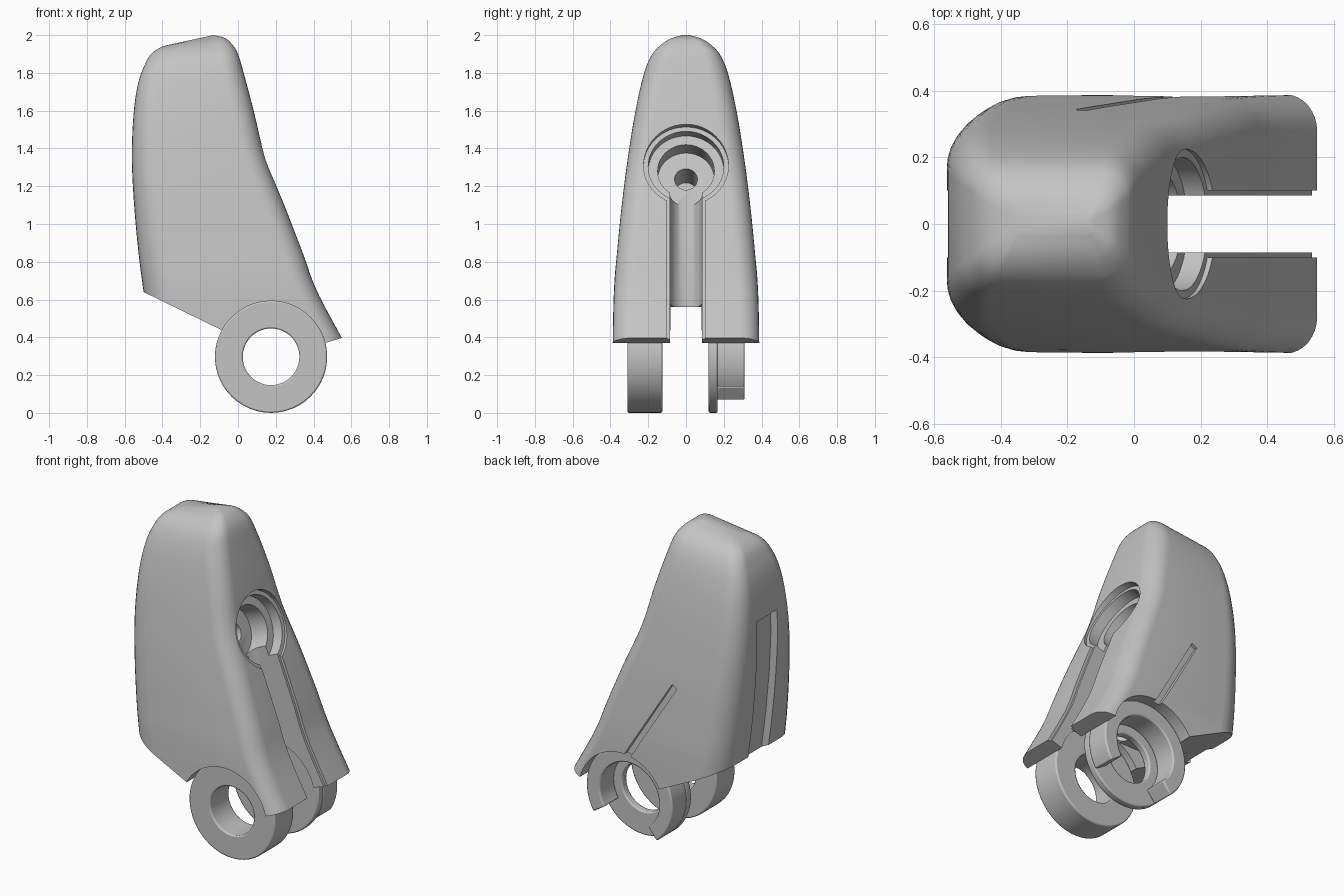
import bpy, bmesh, math
from mathutils import Vector

if "Cube" in bpy.data.objects:
    bpy.data.objects.remove(bpy.data.objects["Cube"])

grey = bpy.data.materials.new("light_grey")
grey.use_nodes = True
grey.diffuse_color = (0.55, 0.55, 0.55, 1)
grey.node_tree.nodes["Principled BSDF"].inputs["Base Color"].default_value = grey.diffuse_color


def make(name, bm):
    """Turn a bmesh into a linked object."""
    bmesh.ops.recalc_face_normals(bm, faces=bm.faces)
    mesh = bpy.data.meshes.new(name)
    bm.to_mesh(mesh)
    bm.free()
    mesh.materials.append(grey)
    ob = bpy.data.objects.new(name, mesh)
    bpy.context.collection.objects.link(ob)
    return ob


def smooth(ob, degrees=30):
    bpy.ops.object.select_all(action='DESELECT')
    ob.select_set(True)
    bpy.context.view_layer.objects.active = ob
    bpy.ops.object.shade_smooth_by_angle(angle=math.radians(degrees))


def prism(name, points, half):
    """Side outline (x, z) extruded to y = -half..half."""
    bm = bmesh.new()
    face = bm.faces.new([bm.verts.new((x, -half, z)) for x, z in points])
    new = bmesh.ops.extrude_face_region(bm, geom=[face])["geom"]
    bmesh.ops.translate(bm, vec=(0, 2 * half, 0),
                        verts=[v for v in new if isinstance(v, bmesh.types.BMVert)])
    return make(name, bm)


def rod(name, radius, start, end, sides=48):
    """Cylinder between two points."""
    axis = Vector(end) - Vector(start)
    bm = bmesh.new()
    bmesh.ops.create_cone(bm, cap_ends=True, segments=sides, radius1=radius,
                          radius2=radius, depth=axis.length)
    bm.transform(axis.to_track_quat('Z', 'Y').to_matrix().to_4x4())
    bmesh.ops.translate(bm, verts=bm.verts, vec=(Vector(start) + Vector(end)) / 2)
    return make(name, bm)


def cut(ob, cutter):
    mod = ob.modifiers.new("cut", 'BOOLEAN')
    mod.operation = 'DIFFERENCE'
    mod.solver = 'EXACT'
    mod.object = cutter
    bpy.context.view_layer.objects.active = ob
    bpy.ops.object.modifier_apply(modifier=mod.name)
    bpy.data.objects.remove(cutter)


HUB_X, HUB_Z, HUB_R = 0.175, 0.297, 0.297


def hub(name, inner, y0, y1, a0=0, a1=360):
    """Ring, or ring sector, around the pivot."""
    full = a1 - a0 == 360
    n = 48
    bm = bmesh.new()
    loops = []
    for i in range(n if full else n + 1):
        a = math.radians(a0 + (a1 - a0) * i / n)
        loops.append([bm.verts.new((HUB_X + r * math.cos(a), y, HUB_Z + r * math.sin(a)))
                      for r, y in ((inner, y0), (HUB_R, y0), (HUB_R, y1), (inner, y1))])
    pairs = list(zip(loops, loops[1:])) + ([(loops[-1], loops[0])] if full else [])
    for p, q in pairs:
        for k in range(4):
            j = (k + 1) % 4
            bm.faces.new((p[k], p[j], q[j], q[k]))
    if not full:
        bm.faces.new(loops[0])
        bm.faces.new(loops[-1])
    ob = make(name, bm)
    bev = ob.modifiers.new("soft_edges", 'BEVEL')
    bev.width = 0.008
    bev.segments = 2
    bev.limit_method = 'ANGLE'
    bev.angle_limit = math.radians(40)
    smooth(ob)
    return ob


# Body: rounded sections (back x, back z, front x, front z, half width)
sections = [
    (-.44, .2, .66, .2, .392), (-.50, .64, .43, .62, .382), (-.527, .85, .342, .85, .365),
    (-.55, 1.1, .245, 1.1, .34), (-.562, 1.35, .145, 1.35, .308), (-.553, 1.58, .083, 1.6, .268),
    (-.53, 1.74, .03, 1.8, .225), (-.495, 1.84, 0, 1.9, .185), (-.46, 1.9, -.03, 1.95, .14),
    (-.41, 1.935, -.07, 1.985, .085), (-.36, 1.95, -.13, 2.0, .025)]


def spline(rows, steps):
    out = []
    for i in range(len(rows) - 1):
        a, b, c, d = (rows[max(0, min(len(rows) - 1, i + k))] for k in (-1, 0, 1, 2))
        for s in range(steps):
            t = s / steps
            out.append([q + .5 * t * (r - p + t * (2 * p - 5 * q + 4 * r - u
                        + t * (3 * (q - r) + u - p))) for p, q, r, u in zip(a, b, c, d)])
    return out + [rows[-1]]


bm = bmesh.new()
loops = []
for xl, zl, xr, zr, hw in spline(sections, 4):
    back, front = .45 * hw, min(.11, .5 * hw)
    loop = []
    for sx, sy, quarter in ((1, 1, 0), (-1, 1, 1), (-1, -1, 2), (1, -1, 3)):
        r = front if sx > 0 else back
        cx = xr - r if sx > 0 else xl + r
        for k in range(9):
            a = math.pi / 2 * (quarter + k / 8)
            x = cx + r * math.cos(a)
            z = zl + (zr - zl) * (x - xl) / (xr - xl)
            loop.append(bm.verts.new((x, sy * (hw - r) + r * math.sin(a), z)))
    loops.append(loop)
for p, q in zip(loops, loops[1:]):
    for k in range(len(p)):
        j = (k + 1) % len(p)
        bm.faces.new((p[k], p[j], q[j], q[k]))
bm.faces.new(loops[0])
bm.faces.new(loops[-1])
body = make("body", bm)

# Sloping underside and clearance for the pivot rings
cut(body, prism("underside_cutter", [(-1, .884), (-.09, .44), (0, .35), (HUB_X, .3), (.46, .37),
                                     (1, .53), (1, -.5), (-1, -.5)], 1))
cut(body, rod("pivot_cutter", HUB_R - .002, (HUB_X, -1, HUB_Z), (HUB_X, 1, HUB_Z), 96))

# Stepped bore in the sloping face
mouth, axis = Vector((.16, 0, 1.31)), Vector((.93, 0, .37)).normalized()
for radius, depth in ((.225, .015), (.2, .08), (.15, .2), (.06, .4)):
    cut(body, rod("bore_cutter", radius, mouth - axis * depth, mouth + axis * .4))

# Slot running down from the bore, with a round back and stepped rim
gap = .085
cut(body, rod("channel_cutter", gap, (.1, 0, .2), (.1, 0, 1.15)))
cut(body, prism("slot_cutter", [(.1, 0), (1, 0), (1, 1.24), (.1, 1.24)], gap))
cut(body, prism("gap_cutter", [(-1, 0), (.1, 0), (.1, .56), (-1, .56)], gap - .003))
rim = [(row[2] - .018, row[3]) for row in spline(sections[:5], 4)[:-3]]
cut(body, prism("rim_cutter", rim + [(1, rim[-1][1]), (1, .2)], .1))

# Shallow panel in the back
cut(body, prism("panel_cutter", [(-.8, .4), (-.44, .4), (-.455, .64), (-.482, .85), (-.505, 1.1),
                                 (-.517, 1.35), (-.512, 1.5), (-.8, 1.5)], .1))

# Slanted groove on one side
bm = bmesh.new()
for x, z, floor in ((.16, .55, .358), (-.16, 1.08, .32)):
    for s in (-.02, .02):
        for y in (floor, floor + .2):
            bm.verts.new((x + s * .856, y, z + s * .517))
bmesh.ops.convex_hull(bm, input=bm.verts)
cut(body, make("groove_cutter", bm))
smooth(body)

# Pivot rings: one solid, one thin disc with a raised open collar
hub("right_pivot_ring", .15, -.31, -.125)
hub("left_pivot_disc", .15, .12, .168)
hub("left_pivot_collar", .205, .165, .31, -33, 231)
